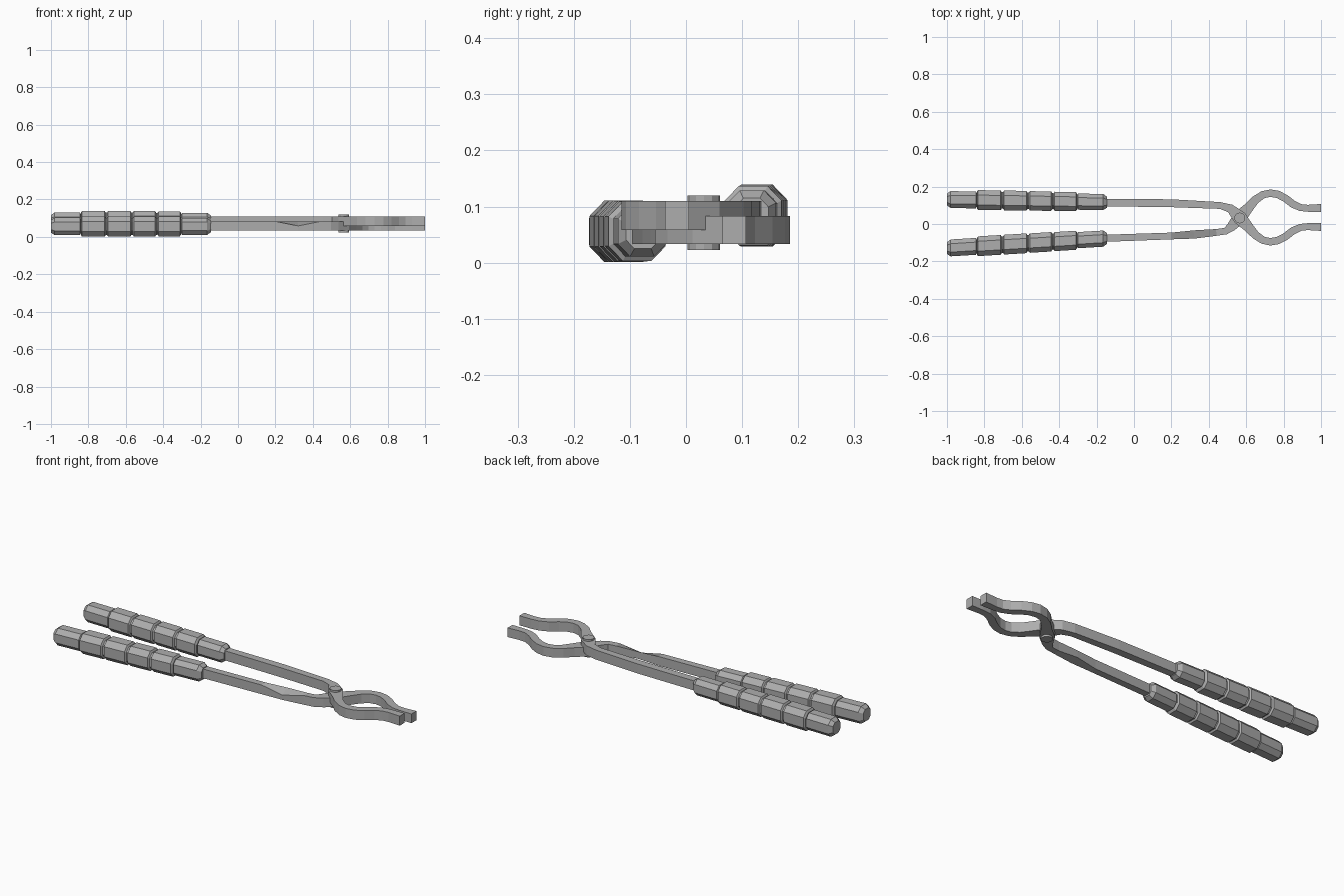
import bpy, bmesh
from mathutils import Vector

cube = bpy.data.objects.get("Cube")
if cube:
    bpy.data.objects.remove(cube)

steel = bpy.data.materials.new("steel_grey")
steel.use_nodes = True
GREY = (0.42, 0.42, 0.42, 1)
steel.diffuse_color = GREY
steel.node_tree.nodes["Principled BSDF"].inputs["Base Color"].default_value = GREY


def loft(name, rings):
    """Skin a list of equal-length rings and cap both ends."""
    bm = bmesh.new()
    loops = [[bm.verts.new(p) for p in ring] for ring in rings]
    n = len(rings[0])
    for a, b in zip(loops, loops[1:]):
        for i in range(n):
            j = (i + 1) % n
            bm.faces.new((a[i], a[j], b[j], b[i]))
    bm.faces.new(loops[0])
    bm.faces.new(loops[-1])
    bmesh.ops.recalc_face_normals(bm, faces=bm.faces)
    mesh = bpy.data.meshes.new(name)
    bm.to_mesh(mesh)
    bm.free()
    mesh.materials.append(steel)
    obj = bpy.data.objects.new(name, mesh)
    bpy.context.collection.objects.link(obj)
    return obj


def bar(name, path, bottom, top, cut_at=None):
    """Flat bar swept along (x, y, width) points; cut_at dips one outer edge."""
    rings = []
    for i, (x, y, w) in enumerate(path):
        p, q = path[max(i - 1, 0)], path[min(i + 1, len(path) - 1)]
        d = Vector((q[0] - p[0], q[1] - p[1])).normalized()
        if i == len(path) - 1:
            d = Vector((1, 0))
        nx, ny = -d.y * w / 2, d.x * w / 2
        dip = 0.024 if i == cut_at else 0
        rings.append([(x + nx, y + ny, bottom + dip * 0.5), (x + nx, y + ny, top),
                      (x - nx, y - ny, top - dip), (x - nx, y - ny, bottom)])
    return loft(name, rings)


# Jaw outline shared by both halves, from the pivot to the tip
jaw = [(0.565, 0.034, 0.074), (0.615, -0.02, 0.052), (0.65, -0.06, 0.044),
       (0.69, -0.087, 0.04), (0.73, -0.095, 0.04), (0.77, -0.088, 0.04),
       (0.81, -0.067, 0.04), (0.85, -0.036, 0.04), (0.89, -0.018, 0.037),
       (0.93, -0.014, 0.037), (1.0, -0.016, 0.042)]
mirrored_jaw = [(x, 0.07 - y, w) for x, y, w in jaw]

# Two crossing halves: handle bar plus jaw
back_arm = [(-0.2, 0.115, 0.04), (0.2, 0.111, 0.042), (0.46, 0.099, 0.036),
            (0.515, 0.083, 0.046)]
front_arm = [(-0.2, -0.078, 0.038), (0.2, -0.064, 0.036), (0.32, -0.056, 0.044),
             (0.44, -0.045, 0.036), (0.49, -0.038, 0.036), (0.52, -0.015, 0.05)]
bar("upper_half", back_arm + jaw, 0.058, 0.11)
bar("lower_half", front_arm + mirrored_jaw, 0.033, 0.083, cut_at=2)

# Pivot pin
bpy.ops.mesh.primitive_cylinder_add(vertices=12, radius=0.029, depth=0.097,
                                    location=(0.565, 0.032, 0.0715))
pin = bpy.context.object
pin.name = "pivot_pin"
pin.data.materials.append(steel)


def octagon(x, y, z, h):
    """Chamfered square section across the grip."""
    k = h * 0.5
    pts = [(h, k), (k, h), (-k, h), (-h, k), (-h, -k), (-k, -h), (k, -h), (h, -k)]
    return [(x, y + a * 0.96, z + b) for a, b in pts]


# Ribbed grips: (start, end, half size) of each swelling
segments = [(-1.0, -0.84, 0.047), (-0.84, -0.707, 0.055), (-0.7, -0.57, 0.055),
            (-0.563, -0.437, 0.054), (-0.43, -0.305, 0.053), (-0.305, -0.145, 0.045)]


def grip(name, y_end, y_neck, z):
    rings = []
    for i, (a, b, h) in enumerate(segments):
        first, last = i == 0, i == len(segments) - 1
        stations = [(a, h - (0.014 if first else 0.009)), (a + (0.02 if first else 0.006), h),
                    (b - (0.02 if last else 0.006), h), (b, h - (0.014 if last else 0.009))]
        for x, r in stations:
            t = (x + 1) / 0.855
            rings.append(octagon(x, y_end + (y_neck - y_end) * t, z, r))
    return loft(name, rings)


grip("back_grip", 0.131, 0.117, 0.084)
grip("front_grip", -0.129, -0.077, 0.056)
